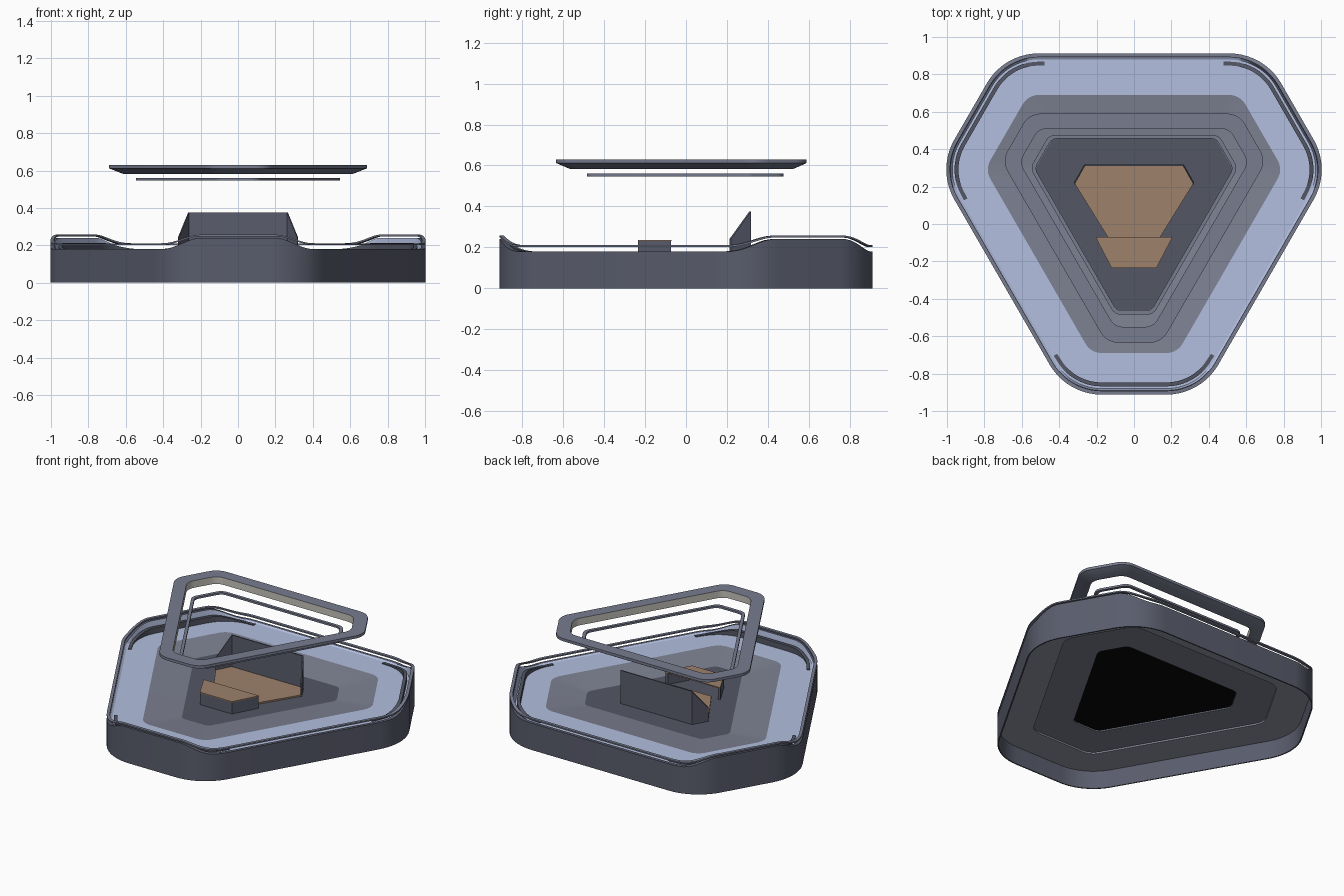
import bpy, bmesh, math

if "Cube" in bpy.data.objects:
    bpy.data.objects.remove(bpy.data.objects["Cube"])

CY = 0.097  # centre of the three-fold outline


def mat(name, rgb):
    m = bpy.data.materials.new(name)
    m.diffuse_color = (*rgb, 1)
    m.use_nodes = True
    m.node_tree.nodes["Principled BSDF"].inputs["Base Color"].default_value = m.diffuse_color
    return m


HULL = mat("slate_grey", (0.10, 0.107, 0.15))
TRIM = mat("trim_grey", (0.185, 0.20, 0.275))
LIGHT = mat("pale_blue", (0.45, 0.52, 0.74))
GREY = mat("floor_grey", (0.205, 0.22, 0.285))
UNDER = mat("underside_grey", (0.30, 0.31, 0.38))
DARK = mat("dark_grey", (0.088, 0.095, 0.13))
BROWN = mat("brown", (0.34, 0.22, 0.145))
BEIGE = mat("beige", (0.56, 0.55, 0.50))
BLACK = mat("black", (0.002, 0.002, 0.002))


def outline(a, b, r, n=10):
    """Rounded truncated triangle: a = long side distance, b = short side distance."""
    pts = []
    for k in range(6):
        t0 = math.radians(-90 + 60 * k)
        d0, d1 = (b, a) if k % 2 == 0 else (a, b)
        d0, d1 = d0 - r, d1 - r
        s = (d1 - d0 * 0.5) / math.sin(math.pi / 3)
        cx = d0 * math.cos(t0) - s * math.sin(t0)
        cy = d0 * math.sin(t0) + s * math.cos(t0)
        for i in range(n + 1):
            t = t0 + math.pi / 3 * i / n
            pts.append((cx + r * math.cos(t), CY + cy + r * math.sin(t)))
    return pts


def hull_line(d):
    return outline(0.815 - d, 1.009 - d, 0.32 - d)


def rise(x, y):
    """1 at the three short corners, 0 along the long sides."""
    best = 9
    for ang in (-90, 30, 150):
        t = math.radians(ang)
        if x * math.cos(t) + (y - CY) * math.sin(t) > 0.5:
            best = min(best, abs(-x * math.sin(t) + (y - CY) * math.cos(t)))
    s = min(1, max(0, (0.40 - best) / 0.20))
    return s * s * (3 - 2 * s)


def make(name, verts, faces, mats, idx=None, smooth=True):
    me = bpy.data.meshes.new(name)
    me.from_pydata(verts, [], faces)
    for m in mats:
        me.materials.append(m)
    if idx:
        for p, i in zip(me.polygons, idx):
            p.material_index = i
    bm = bmesh.new()
    bm.from_mesh(me)
    bmesh.ops.recalc_face_normals(bm, faces=bm.faces)
    bm.to_mesh(me)
    bm.free()
    ob = bpy.data.objects.new(name, me)
    bpy.context.collection.objects.link(ob)
    if smooth:
        bpy.ops.object.select_all(action='DESELECT')
        ob.select_set(True)
        bpy.context.view_layer.objects.active = ob
        bpy.ops.object.shade_smooth_by_angle(angle=math.radians(30))
    return ob


def loft(name, rings, mats, seg=None, closed=True):
    """Skin around a closed set of rings; seg gives the material per ring gap."""
    n, k = len(rings[0]), len(rings)
    verts = [v for r in rings for v in r]
    faces, idx = [], []
    for j in range(k):
        j2 = (j + 1) % k
        for i in range(n if closed else n - 1):
            i2 = (i + 1) % n
            faces.append((j * n + i, j * n + i2, j2 * n + i2, j2 * n + i))
            idx.append(seg[j] if seg else 0)
    if not closed:
        for e in (0, n - 1):
            faces.append(tuple(j * n + e for j in range(k)))
            idx.append(0)
    return make(name, verts, faces, mats, idx)


def at(pts, z, dz=0):
    return [(x, y, z + dz * rise(x, y)) for x, y in pts]


def plate(name, pts, z0, z1, m):
    n = len(pts)
    verts = [(x, y, z0) for x, y in pts] + [(x, y, z1) for x, y in pts]
    faces = [tuple(range(n))[::-1], tuple(range(n, 2 * n))]
    faces += [(i, (i + 1) % n, n + (i + 1) % n, n + i) for i in range(n)]
    return make(name, verts, faces, [m], smooth=False)


def extend(p, q, d):
    """Point lying d beyond p, coming from q."""
    l = math.dist(p, q)
    return tuple(a + (a - b) / l * d for a, b in zip(p, q))


# outer wall, open underneath, pale on the inside above the floor
loft("outer_wall", [at(hull_line(0.008), 0), at(hull_line(0), 0),
                    at(hull_line(0), 0.18, 0.06), at(hull_line(0.022), 0.18, 0.06),
                    at(hull_line(0.032), 0.174), at(hull_line(0.032), 0.12),
                    at(hull_line(0.008), 0.12)], [HULL, LIGHT, UNDER], [0, 0, 0, 1, 0, 2, 0])

# thin rail hovering over the wall
loft("rim_rail", [at(hull_line(0), 0.202, 0.046), at(hull_line(0), 0.211, 0.046),
                  at(hull_line(0.02), 0.211, 0.046), at(hull_line(0.02), 0.202, 0.046)], [TRIM])

# floors: pale border with grey underside, grey band, dark centre
mid = outline(0.593, 0.787, 0.10)
inner = outline(0.363, 0.557, 0.05)
loft("pale_border", [at(hull_line(0.03), 0.174), at(mid, 0.174),
                     at(mid, 0.12), at(hull_line(0.03), 0.12)], [LIGHT, UNDER], [0, 1, 1, 1])
loft("grey_band", [at(mid, 0.174), at(inner, 0.152),
                   at(inner, 0.13), at(mid, 0.13)], [GREY])
plate("dark_centre", inner, 0.146, 0.152, DARK)
plate("centre_underside", inner, 0.138, 0.145, BLACK)

# dark curved strips inside the three corners
for c in range(3):
    rings = []
    for d, z, dz in ((0.044, 0.172, 0), (0.044, 0.179, 0.033),
                     (0.065, 0.179, 0.033), (0.065, 0.172, 0)):
        p = hull_line(d)
        m = len(p) // 6
        p = p[-m:] + p[:-m]
        p = p[2 * c * m:2 * (c + 1) * m]
        p = [extend(p[0], p[1], 0.03)] + p + [extend(p[-1], p[-2], 0.03)]
        rings.append(at(p, z, dz))
    loft("corner_strip", rings, [DARK], closed=False)

# floating frame with bevelled underside and beige lining
loft("floating_frame", [at(outline(0.493, 0.732, 0.11), 0.63), at(outline(0.493, 0.732, 0.11), 0.612),
                        at(outline(0.425, 0.662, 0.085), 0.582), at(outline(0.413, 0.647, 0.08), 0.582),
                        at(outline(0.413, 0.647, 0.08), 0.63)], [TRIM, BEIGE], [0, 0, 0, 1, 0])
loft("floating_ring", [at(outline(0.38, 0.582, 0.06), 0.56), at(outline(0.38, 0.582, 0.06), 0.547),
                       at(outline(0.36, 0.560, 0.05), 0.547), at(outline(0.36, 0.560, 0.05), 0.56)], [TRIM])

# brown platform
plate("platform", [(-0.14, -0.07), (0.14, -0.07), (0.32, 0.22), (0.265, 0.315),
                   (-0.265, 0.315), (-0.32, 0.22)], 0.15, 0.162, BROWN)


def screen(name, path, m, z0):
    """Thin upright panels along a path of (x, y, top)."""
    ring = []
    for o in (0, 0.008):
        ring.append([(x * (1 - o * 2), y - o, z0) for x, y, t in path])
        ring.append([(x * (1 - o * 2), y - o, t) for x, y, t in path])
    loft(name, [ring[0], ring[1], ring[3], ring[2]], [m], closed=False)


# back screen with swept side wings
screen("back_screen", [(-0.322, 0.22, 0.24), (-0.267, 0.317, 0.375),
                       (0.267, 0.317, 0.375), (0.322, 0.22, 0.24)], HULL, 0.152)

# desk: brown top on a front and two side panels, open at the back
plate("desk_top", [(-0.12, -0.235), (0.12, -0.235), (0.206, -0.07), (-0.206, -0.07)],
      0.230, 0.236, BROWN)
out = [(-0.204, -0.074), (-0.119, -0.234), (0.119, -0.234), (0.204, -0.074)]
inn = [(-0.186, -0.074), (-0.107, -0.214), (0.107, -0.214), (0.186, -0.074)]
loft("desk_panels", [at(out, 0.15), at(out, 0.23), at(inn, 0.23), at(inn, 0.15)],
     [HULL], closed=False)
